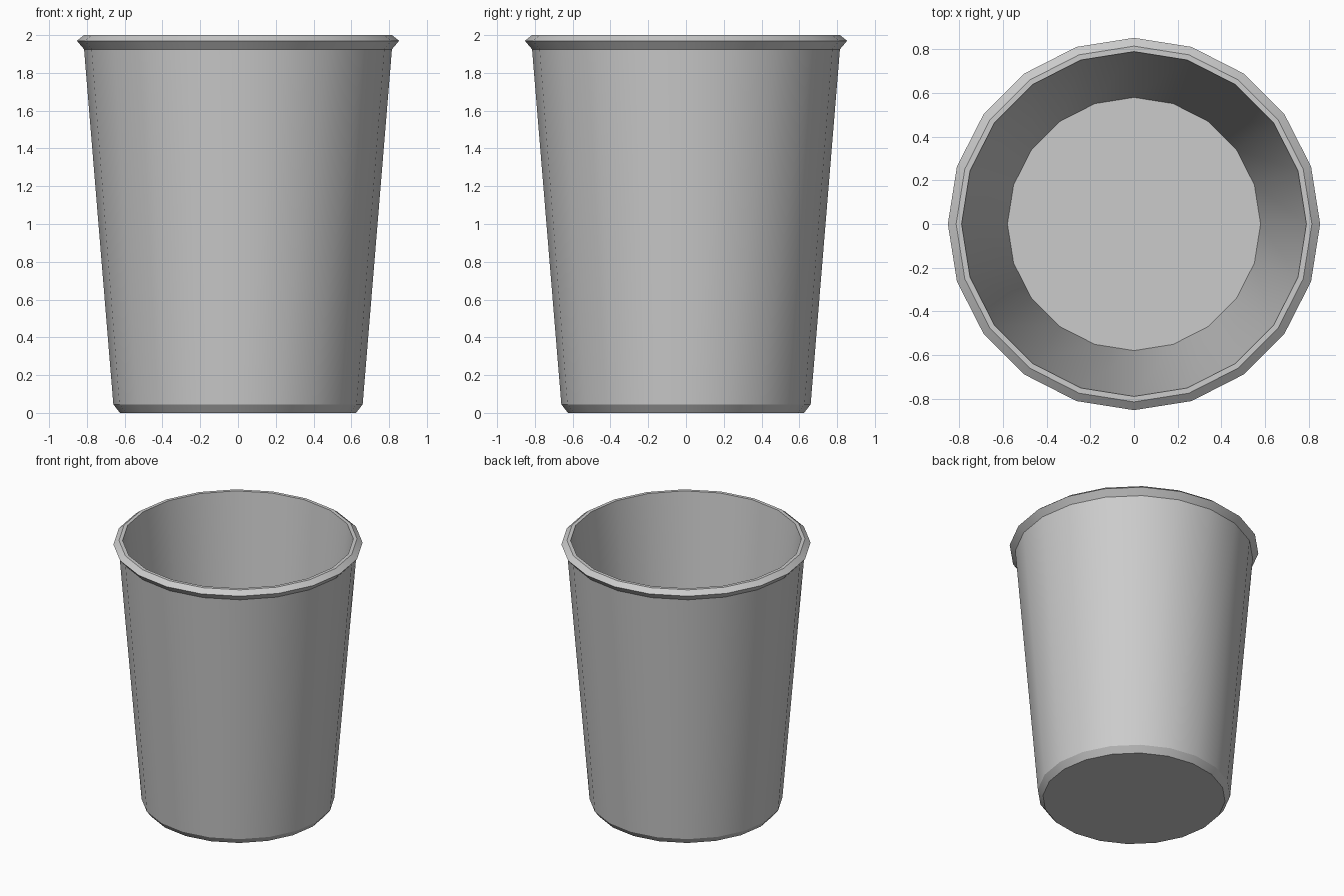
import bpy, bmesh, math

if "Cube" in bpy.data.objects:
    bpy.data.objects.remove(bpy.data.objects["Cube"])

SIDES = 20
# Cup profile (radius, height): outer base, wall, rim, then inner wall and floor
PROFILE = [(0.625, 0.0), (0.66, 0.045), (0.815, 1.925), (0.853, 1.97),
           (0.815, 2.0), (0.79, 2.0), (0.58, 0.05)]

bm = bmesh.new()
rings = [[bm.verts.new((r * math.cos(2 * math.pi * i / SIDES),
                        r * math.sin(2 * math.pi * i / SIDES), z))
          for i in range(SIDES)] for r, z in PROFILE]

# Walls and rim
for a, b in zip(rings, rings[1:]):
    for i in range(SIDES):
        j = (i + 1) % SIDES
        bm.faces.new((a[i], a[j], b[j], b[i]))

# Underside and inner floor
bm.faces.new(rings[0][::-1])
bm.faces.new(rings[-1])
bmesh.ops.recalc_face_normals(bm, faces=bm.faces)

mesh = bpy.data.meshes.new("cup")
bm.to_mesh(mesh)
bm.free()
cup = bpy.data.objects.new("cup", mesh)
bpy.context.collection.objects.link(cup)

# Smooth round the sides, sharp at rim and base
bpy.context.view_layer.objects.active = cup
cup.select_set(True)
bpy.ops.object.shade_smooth_by_angle(angle=math.radians(30))
